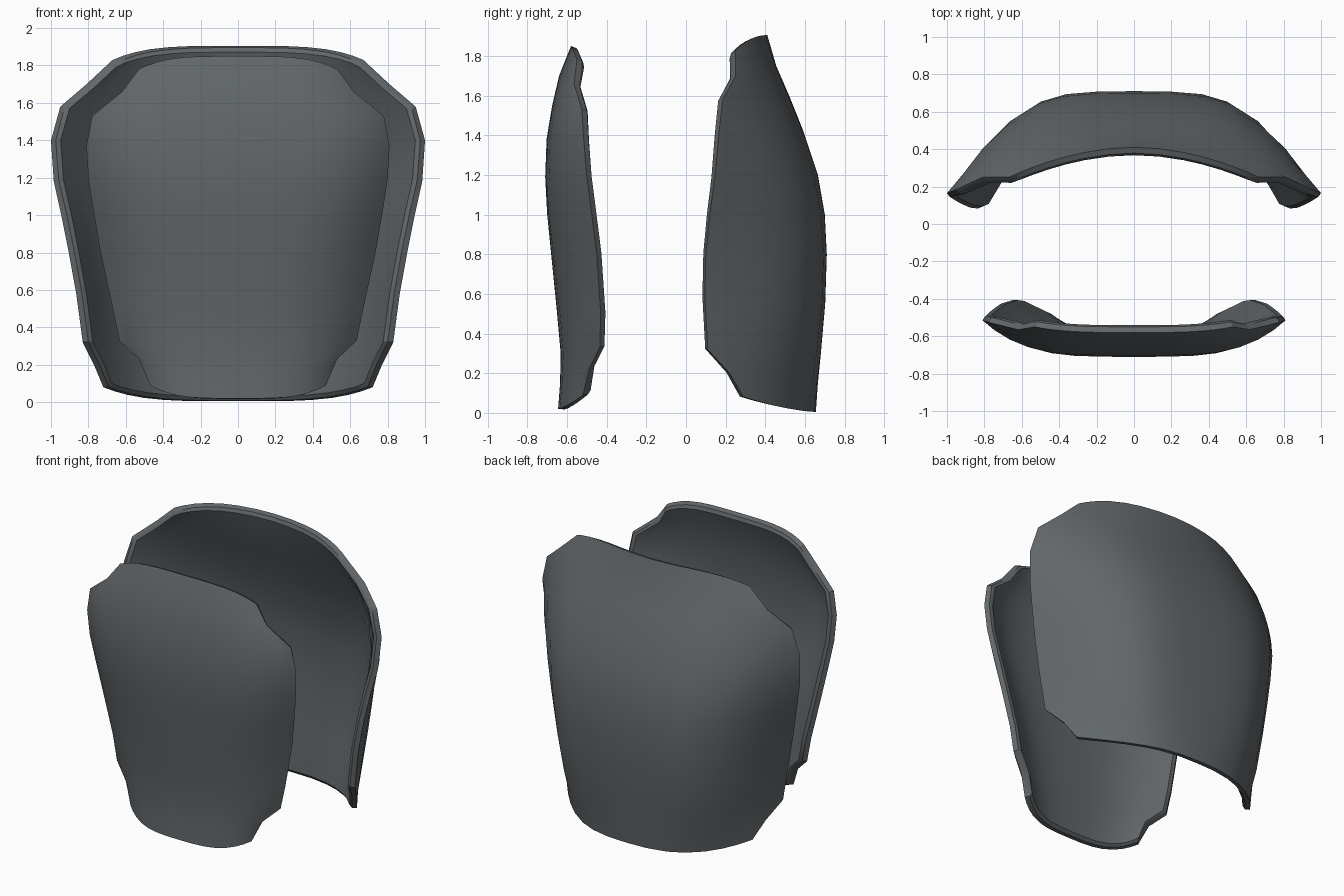
import bpy, bmesh, math

if "Cube" in bpy.data.objects:
    bpy.data.objects.remove(bpy.data.objects["Cube"])

THICK = 0.05
HALF = [0.2, 0.4, 0.55, 0.7, 0.82, 0.92, 1.0]
COLS = [-u for u in reversed(HALF)] + [0.0] + HALF

mat = bpy.data.materials.new("dark_slate_grey")
mat.diffuse_color = (0.12, 0.133, 0.141, 1)
mat.use_nodes = True
mat.node_tree.nodes["Principled BSDF"].inputs["Base Color"].default_value = mat.diffuse_color

# Rows, bottom to top: half width, edge z, edge y, centre z, centre y, curve power
FRONT = [
    (.47, .09, -.52, .02, -.645, 3), (.53, .23, -.485, .15, -.635, 3),
    (.635, .33, -.435, .30, -.632, 3), (.67, .50, -.43, .50, -.65, 3),
    (.735, .80, -.45, .80, -.68, 3.3), (.77, 1.0, -.475, 1.0, -.70, 3.7),
    (.80, 1.19, -.50, 1.19, -.71, 4), (.81, 1.37, -.515, 1.38, -.703, 4),
    (.78, 1.53, -.525, 1.55, -.675, 4), (.62, 1.66, -.565, 1.70, -.64, 3.5),
    (.53, 1.78, -.55, 1.85, -.58, 3.5),
]
BACK = [
    (.72, .08, .29, .005, .655, 2.6), (.77, .20, .22, .15, .665, 3),
    (.83, .32, .11, .30, .68, 3.6), (.865, .58, .095, .55, .702, 4),
    (.905, .80, .10, .80, .71, 4), (.945, 1.0, .12, 1.0, .70, 3.8),
    (.985, 1.18, .145, 1.2, .665, 3.5), (1.0, 1.40, .165, 1.42, .592, 3),
    (.95, 1.58, .185, 1.60, .52, 2.6), (.81, 1.70, .25, 1.75, .455, 2.2),
    (.67, 1.83, .25, 1.905, .41, 1.9),
]


def plate(name, rows, flip):
    bm = bmesh.new()
    nr, nc = len(rows), len(COLS)

    def face(vs):
        bm.faces.new(vs[::-1] if flip else vs)

    # Outer shell
    outer = [[bm.verts.new((u * w,
                            yc + (ye - yc) * abs(u) ** p,
                            zc + (ze - zc) * abs(u) ** 4)) for u in COLS]
             for w, ze, ye, zc, yc, p in rows]
    for r in range(nr - 1):
        for c in range(nc - 1):
            face([outer[r][c], outer[r][c + 1], outer[r + 1][c + 1], outer[r + 1][c]])
    bm.normal_update()
    pos = [[v.co.copy() for v in row] for row in outer]
    nrm = [[v.normal.copy() for v in row] for row in outer]

    # Inner shell, its border drawn in for the chamfer
    inner = []
    for r in range(nr):
        line = []
        for c in range(nc):
            r2, c2 = min(max(r, 1), nr - 2), min(max(c, 1), nc - 2)
            co = pos[r][c] - nrm[r][c] * THICK
            if (r2, c2) != (r, c):
                co += (pos[r2][c2] - pos[r][c]).normalized() * 0.02
            line.append(bm.verts.new(co))
        inner.append(line)
    for r in range(nr - 1):
        for c in range(nc - 1):
            face([inner[r][c], inner[r + 1][c], inner[r + 1][c + 1], inner[r][c + 1]])

    # Rim band and chamfer band around the border
    ring = ([(0, c) for c in range(nc - 1)] + [(r, nc - 1) for r in range(nr - 1)]
            + [(nr - 1, c) for c in range(nc - 1, 0, -1)] + [(r, 0) for r in range(nr - 1, 0, -1)])
    mid = [bm.verts.new(pos[r][c] - nrm[r][c] * THICK * 0.65) for r, c in ring]
    n = len(ring)
    for i in range(n):
        j = (i + 1) % n
        (ra, ca), (rb, cb) = ring[i], ring[j]
        face([outer[rb][cb], outer[ra][ca], mid[i], mid[j]])
        face([mid[j], mid[i], inner[ra][ca], inner[rb][cb]])

    # Smooth shells with crisp rim edges
    bm.normal_update()
    for f in bm.faces:
        f.smooth = True
    for e in bm.edges:
        e.smooth = e.calc_face_angle(0) < math.radians(30)
    me = bpy.data.meshes.new(name)
    bm.to_mesh(me)
    bm.free()
    me.materials.append(mat)
    ob = bpy.data.objects.new(name, me)
    bpy.context.collection.objects.link(ob)
    return ob


plate("front_plate", FRONT, False)
plate("back_plate", BACK, True)
